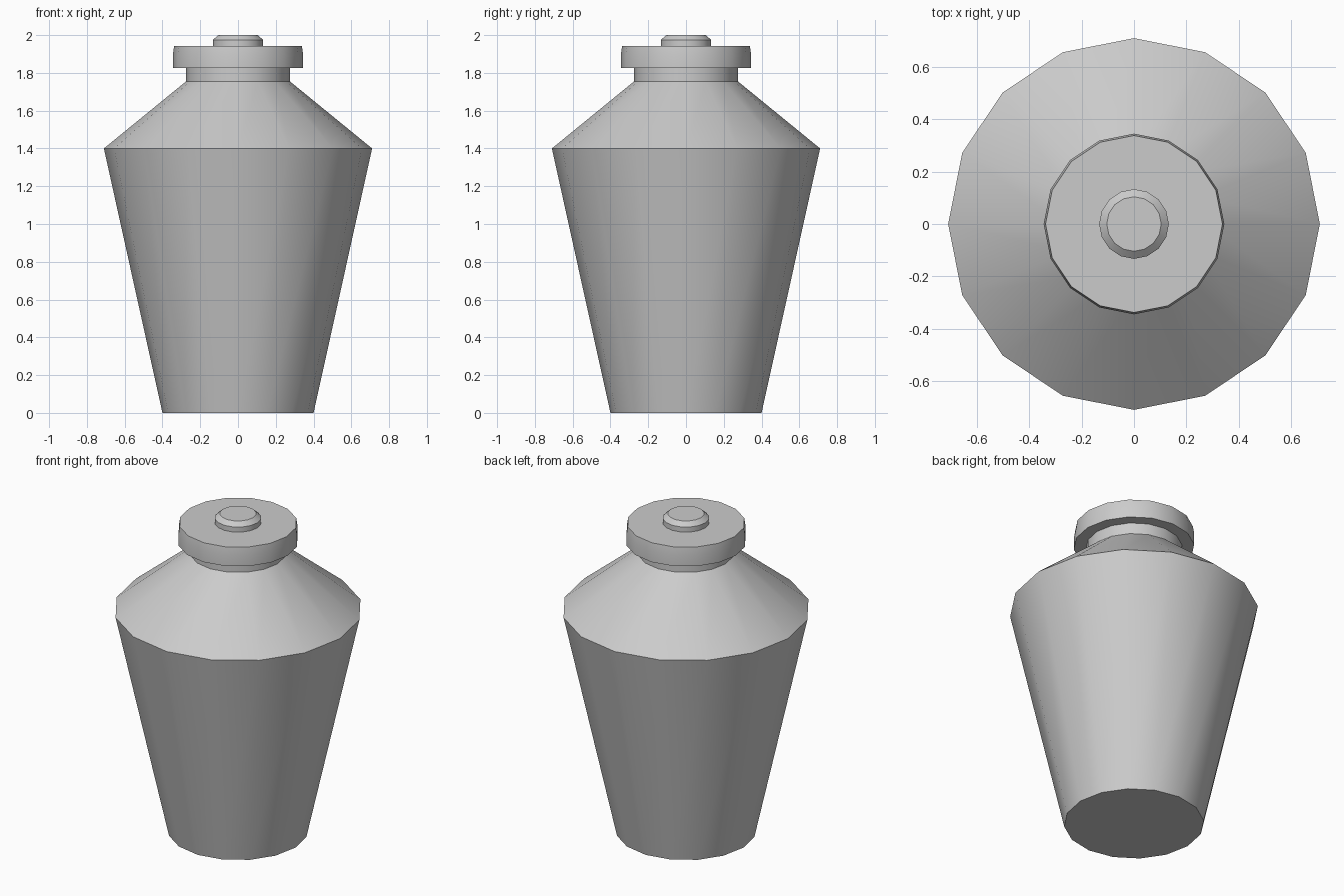
import bpy, bmesh, math

if "Cube" in bpy.data.objects:
    bpy.data.objects.remove(bpy.data.objects["Cube"])

SIDES = 16


def lathe(name, profile):
    """Revolve a (radius, z) profile around z; radius 0 at an end makes a flat cap."""
    bm = bmesh.new()
    rings = []
    caps = []
    for i, (r, z) in enumerate(profile):
        if r == 0:
            caps.append(i)
            continue
        rings.append([bm.verts.new((r * math.cos(math.tau * k / SIDES),
                                    r * math.sin(math.tau * k / SIDES), z))
                      for k in range(SIDES)])
    for a, b in zip(rings, rings[1:]):
        for k in range(SIDES):
            n = (k + 1) % SIDES
            bm.faces.new((a[k], a[n], b[n], b[k]))
    if 0 in caps:
        bm.faces.new(rings[0][::-1])
    if len(profile) - 1 in caps:
        bm.faces.new(rings[-1])
    mesh = bpy.data.meshes.new(name)
    bm.to_mesh(mesh)
    bm.free()
    obj = bpy.data.objects.new(name, mesh)
    bpy.context.collection.objects.link(obj)
    bpy.ops.object.select_all(action='DESELECT')
    obj.select_set(True)
    bpy.context.view_layer.objects.active = obj
    bpy.ops.object.shade_smooth_by_angle(angle=math.radians(30))
    return obj


# Tapered body, sloping shoulder and short neck
lathe("jar_body", [(0, 0), (0.40, 0), (0.71, 1.40), (0.275, 1.755), (0.275, 1.825)])

# Overhanging lid with a slightly tapered upper rim
lathe("lid", [(0.275, 1.825), (0.345, 1.825), (0.345, 1.895),
              (0.338, 1.943), (0, 1.943)])

# Chamfered knob
lathe("lid_knob", [(0.133, 1.943), (0.133, 1.975), (0.104, 2.0), (0, 2.0)])
